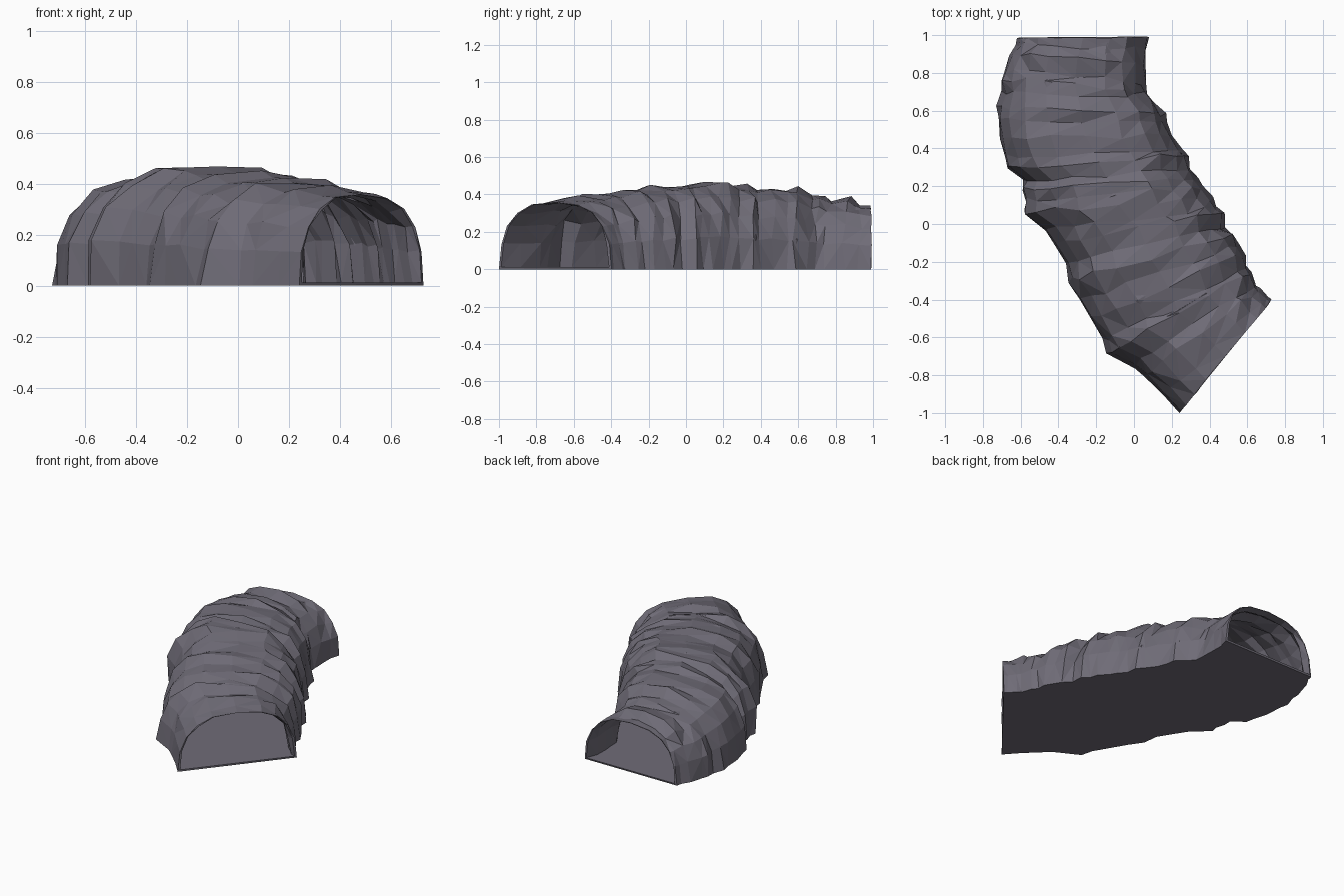
import bpy, bmesh, math, random
from mathutils import Vector

random.seed(7)
cube = bpy.data.objects.get("Cube")
if cube:
    bpy.data.objects.remove(cube, do_unlink=True)

# One flat rock colour
rock = bpy.data.materials.new("grey_rock")
rock.use_nodes = True
COLOUR = (0.16, 0.15, 0.185, 1)
rock.diffuse_color = COLOUR
rock.node_tree.nodes["Principled BSDF"].inputs["Base Color"].default_value = COLOUR

# Tunnel stations from the front mouth to the back: west foot, east foot, height
STATIONS = [
    ((.24, -1), (.73, -.40), .36),
    ((.05, -.80), (.67, -.34), .385),
    ((-.15, -.68), (.62, -.25), .41),
    ((-.23, -.50), (.59, -.16), .43),
    ((-.35, -.30), (.53, -.06), .45),
    ((-.43, -.10), (.48, .06), .45),
    ((-.58, .06), (.42, .14), .47),
    ((-.59, .19), (.34, .25), .47),
    ((-.67, .30), (.29, .37), .45),
    ((-.71, .45), (.20, .47), .44),
    ((-.73, .62), (.17, .58), .43),
    ((-.70, .77), (.07, .70), .39),
    ((-.66, .90), (.06, .84), .38),
    ((-.62, .985), (.08, .99), .34),
]
SEGMENTS = 10


def power(value, exponent):
    return math.copysign(abs(value) ** exponent, value)


def arch(west, east, height, scale, rough, base):
    """Rounded rough arch standing between two feet."""
    middle, half = (west + east) / 2, (east - west) / 2
    along = Vector((-half.y, half.x, 0)).normalized()
    points = []
    for i in range(SEGMENTS + 1):
        a = math.pi * (1 - i / SEGMENTS)
        foot = i in (0, SEGMENTS)
        wobble = 1 + random.uniform(-rough, rough)
        across = power(math.cos(a), .75) * scale * (1 if foot else wobble)
        up = 0 if foot else math.sin(a) ** .85 * height * scale * wobble
        p = middle + half * across + along * random.uniform(-rough, rough) * .45
        p.z = base + up
        points.append(p)
    return points


# Add an uneven, slightly sunken rib between each pair of stations
rings = []
for n, (w, e, h) in enumerate(STATIONS):
    w, e = Vector((*w, 0)), Vector((*e, 0))
    rings.append((w, e, h))
    if n < len(STATIONS) - 1:
        w2, e2, h2 = STATIONS[n + 1]
        t = random.uniform(.3, .7)
        w, e = w.lerp(Vector((*w2, 0)), t), e.lerp(Vector((*e2, 0)), t)
        inset = random.uniform(.0, .035)
        rings.append((w.lerp(e, inset), e.lerp(w, inset), (h + (h2 - h) * t) * random.uniform(.94, 1)))

bm = bmesh.new()


def skin(scale, base, inside):
    """Skin a closed arch-and-floor tube through all the rings."""
    loops = []
    for n, (w, e, h) in enumerate(rings):
        end = n in (0, len(rings) - 1)
        rough = .008 if end else .035
        s = scale + .03 if inside and end else scale
        loops.append([bm.verts.new(p) for p in arch(w, e, h, s, rough, base)])
    for a, b in zip(loops, loops[1:]):
        for i in range(SEGMENTS + 1):
            j = (i + 1) % (SEGMENTS + 1)
            bm.faces.new((a[i], a[j], b[j], b[i]))
    return loops


outer = skin(1, 0, False)
inner = skin(.93, .012, True)

# Thin rims join the outer rock and the hollow at both mouths
for end in (0, -1):
    for i in range(SEGMENTS + 1):
        j = (i + 1) % (SEGMENTS + 1)
        bm.faces.new((outer[end][i], outer[end][j], inner[end][j], inner[end][i]))

# Break the uneven quads into flat facets
bmesh.ops.recalc_face_normals(bm, faces=bm.faces[:])
bmesh.ops.triangulate(bm, faces=bm.faces[:], quad_method="SHORT_EDGE")
mesh = bpy.data.meshes.new("rock_tunnel")
bm.to_mesh(mesh)
bm.free()
mesh.materials.append(rock)
tunnel = bpy.data.objects.new("rock_tunnel", mesh)
bpy.context.collection.objects.link(tunnel)
